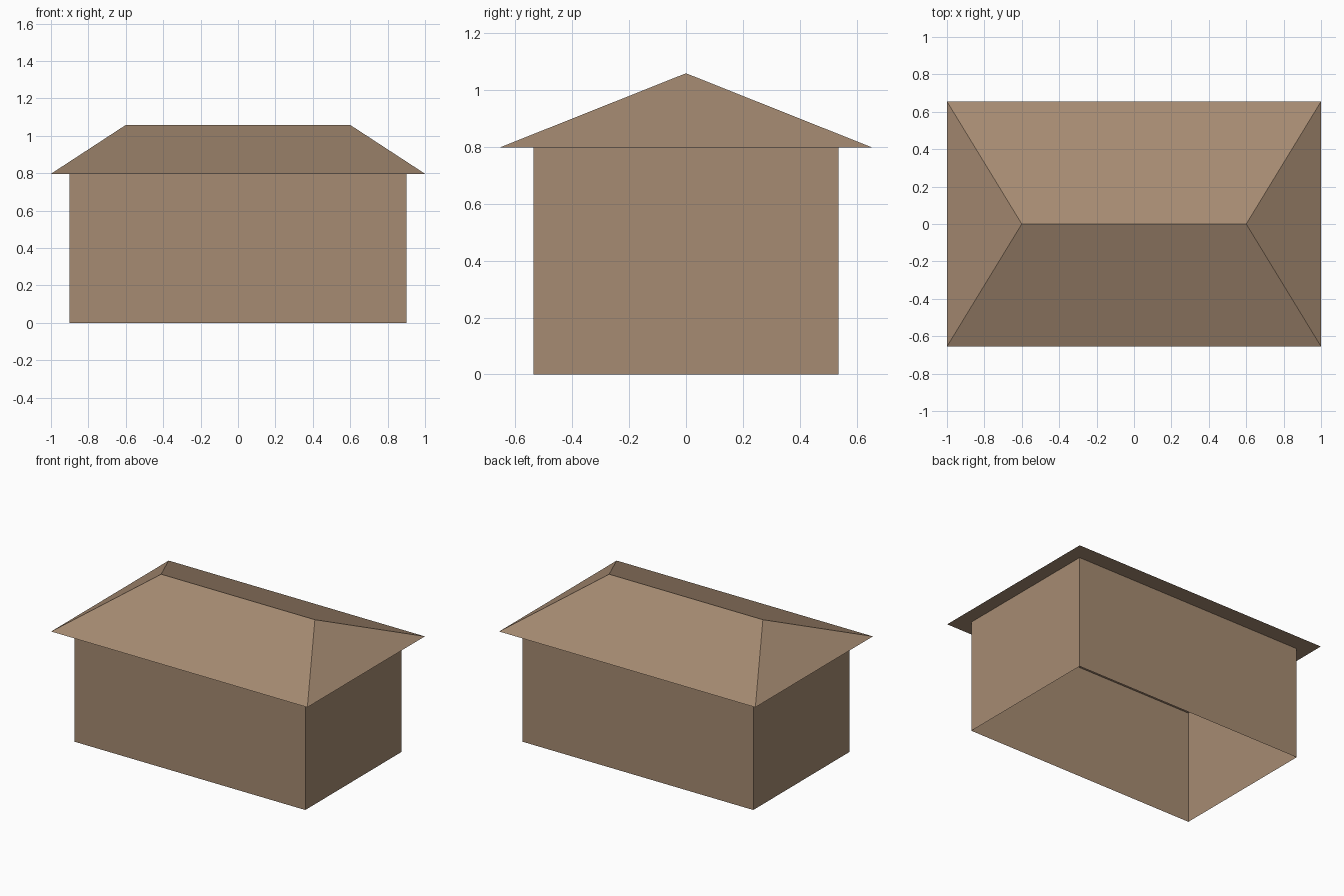
import bpy

cube = bpy.data.objects.get("Cube")
if cube:
    bpy.data.objects.remove(cube, do_unlink=True)

WALL_X, WALL_Y = 0.9, 0.535      # half sizes of the walls
EAVE_X, EAVE_Y = 1.0, 0.655      # half sizes of the eaves
RIDGE_X = 0.6
EAVE_Z, RIDGE_Z = 0.797, 1.058

# Single flat colour
brown = bpy.data.materials.new("warm brown")
brown.use_nodes = True
colour = (0.381, 0.258, 0.168, 1)
brown.diffuse_color = colour
brown.node_tree.nodes["Principled BSDF"].inputs["Base Color"].default_value = colour


def add_part(name, verts, faces):
    mesh = bpy.data.meshes.new(name)
    mesh.from_pydata(verts, [], faces)
    mesh.materials.append(brown)
    obj = bpy.data.objects.new(name, mesh)
    bpy.context.collection.objects.link(obj)
    return obj


def rectangle(x, y, z):
    return [(-x, -y, z), (x, -y, z), (x, y, z), (-x, y, z)]


# Four walls, open at the bottom
add_part("walls",
         rectangle(WALL_X, WALL_Y, 0) + rectangle(WALL_X, WALL_Y, EAVE_Z),
         [(i, (i + 1) % 4, (i + 1) % 4 + 4, i + 4) for i in range(4)])

# Hipped roof with a flat underside
add_part("hip_roof",
         rectangle(EAVE_X, EAVE_Y, EAVE_Z)
         + [(-RIDGE_X, 0, RIDGE_Z), (RIDGE_X, 0, RIDGE_Z)],
         [(0, 1, 5, 4), (2, 3, 4, 5), (1, 2, 5), (3, 0, 4), (3, 2, 1, 0)])
